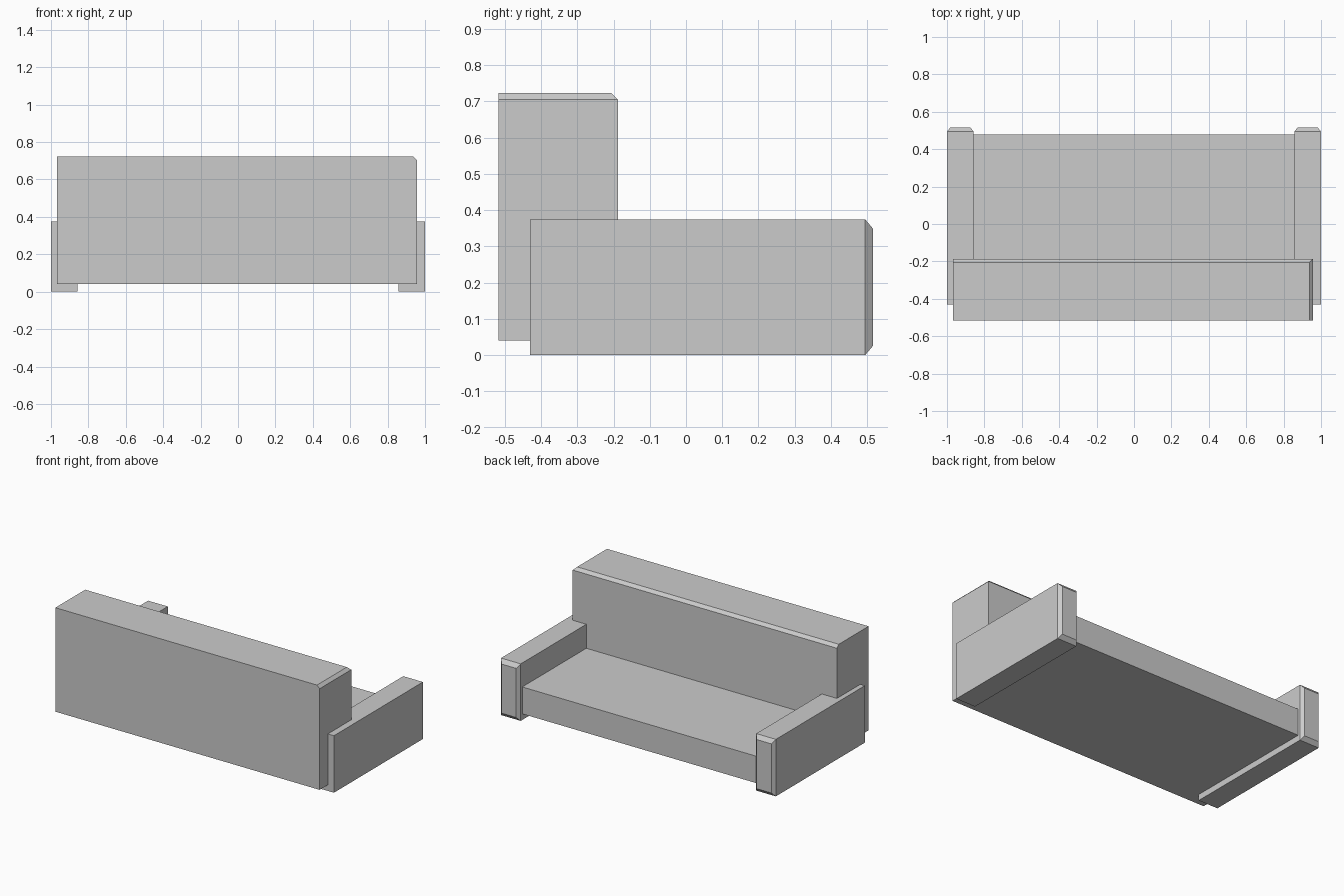
import bpy
import bmesh
from mathutils import Vector

old = bpy.data.objects.get("Cube")
if old:
    bpy.data.objects.remove(old, do_unlink=True)

grey = bpy.data.materials.new("plain_grey")
grey.use_nodes = True
grey.diffuse_color = (0.6, 0.6, 0.6, 1)
grey.node_tree.nodes["Principled BSDF"].inputs["Base Color"].default_value = (0.6, 0.6, 0.6, 1)


def box(lo, hi):
    """Return a bmesh box between two corners."""
    bm = bmesh.new()
    bmesh.ops.create_cube(bm, size=1)
    lo, hi = Vector(lo), Vector(hi)
    for v in bm.verts:
        v.co = (lo + hi) / 2 + v.co * (hi - lo)
    return bm


def finish(bm, name):
    bmesh.ops.recalc_face_normals(bm, faces=bm.faces)
    mesh = bpy.data.meshes.new(name)
    bm.to_mesh(mesh)
    bm.free()
    mesh.materials.append(grey)
    obj = bpy.data.objects.new(name, mesh)
    bpy.context.collection.objects.link(obj)
    return obj


# Backrest, chamfered along the inner top edge and one end's top edge
back_lo, back_hi = (-0.967, -0.517, 0.04), (0.956, -0.188, 0.724)
bm = box(back_lo, back_hi)
chamfered = []
for e in bm.edges:
    on_top = all(abs(v.co.z - back_hi[2]) < 1e-4 for v in e.verts)
    inner = all(abs(v.co.y - back_hi[1]) < 1e-4 for v in e.verts)
    end = all(abs(v.co.x - back_hi[0]) < 1e-4 for v in e.verts)
    if on_top and (inner or end):
        chamfered.append(e)
bmesh.ops.bevel(bm, geom=chamfered, offset=0.019, segments=1, affect='EDGES')
finish(bm, "backrest")

# Seat slab between the arms
finish(box((-0.857, -0.188, 0.04), (0.857, 0.478, 0.217)), "seat")

# Arms, each with a tapered cap on its open end
for side, name in ((1, "left_arm"), (-1, "right_arm")):
    xs = sorted((side * 0.857, side * 1.0))
    bm = box((xs[0], -0.431, 0), (xs[1], 0.494, 0.375))
    end_face = max(bm.faces, key=lambda f: f.calc_center_median().y)
    cap = bmesh.ops.extrude_discrete_faces(bm, faces=[end_face])["faces"][0]
    centre = cap.calc_center_median()
    for v in cap.verts:
        v.co.x += 0.018 if v.co.x < centre.x else -0.018
        v.co.z += 0.026 if v.co.z < centre.z else -0.026
        v.co.y += 0.022
    finish(bm, name)
